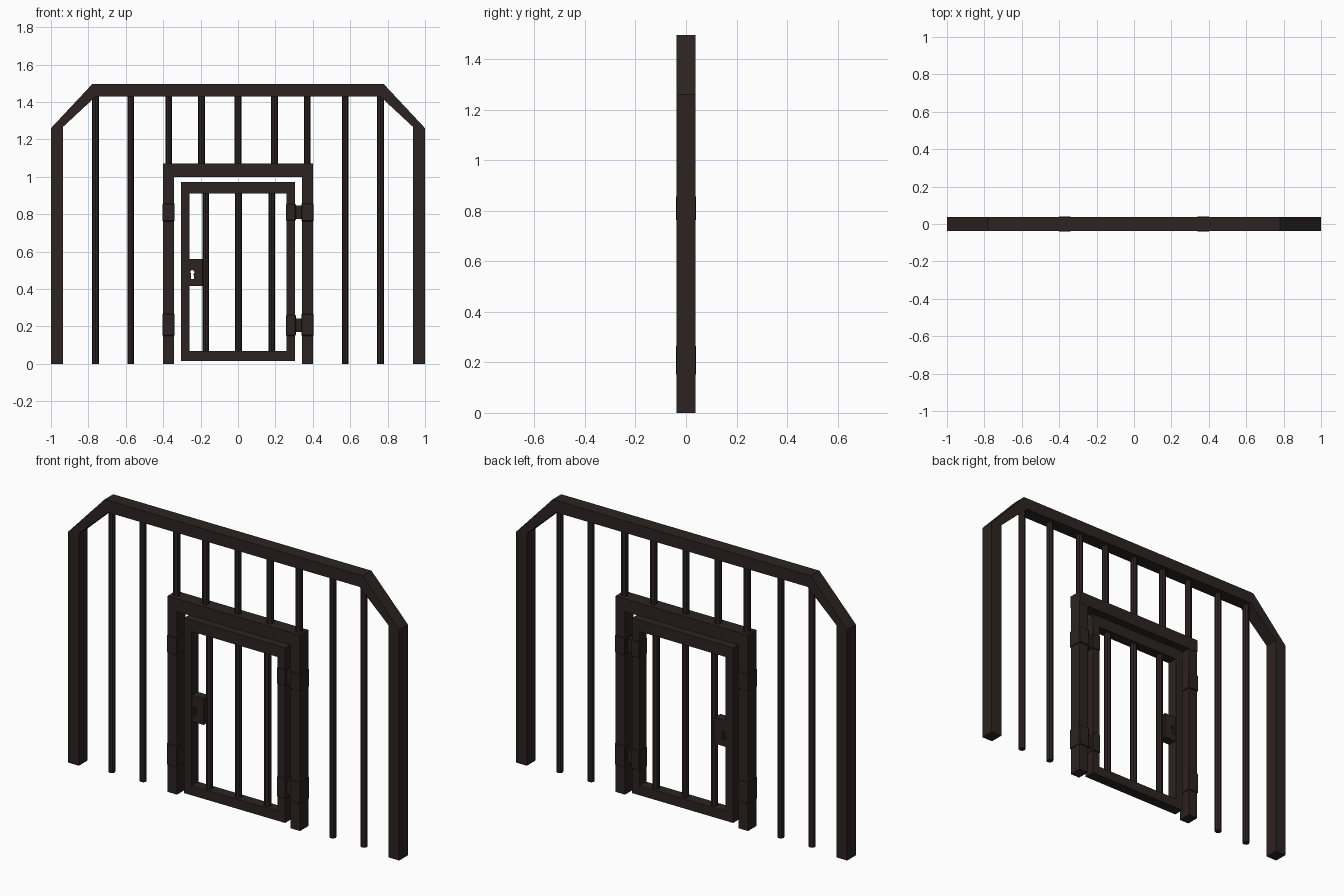
import bpy, bmesh, math

if "Cube" in bpy.data.objects:
    bpy.data.objects.remove(bpy.data.objects["Cube"])

iron = bpy.data.materials.new("dark_brown_iron")
iron.diffuse_color = (0.025, 0.017, 0.016, 1)
iron.use_nodes = True
iron.node_tree.nodes["Principled BSDF"].inputs["Base Color"].default_value = iron.diffuse_color


def finish(name, bm):
    bmesh.ops.recalc_face_normals(bm, faces=bm.faces[:])
    me = bpy.data.meshes.new(name)
    bm.to_mesh(me)
    bm.free()
    me.materials.append(iron)
    ob = bpy.data.objects.new(name, me)
    bpy.context.collection.objects.link(ob)
    return ob


def box(name, x0, x1, z0, z1, d, bevel=0.0):
    """Box centred on y = 0 with half depth d."""
    bm = bmesh.new()
    bmesh.ops.create_cube(bm, size=1)
    for v in bm.verts:
        v.co = ((x0 + x1) / 2 + v.co.x * (x1 - x0), v.co.y * 2 * d,
                (z0 + z1) / 2 + v.co.z * (z1 - z0))
    if bevel:
        bmesh.ops.bevel(bm, geom=bm.edges[:], offset=bevel, segments=1, affect='EDGES')
    return finish(name, bm)


def bar(name, x, z0, z1, r=0.018):
    """Upright eight-sided bar."""
    bm = bmesh.new()
    bmesh.ops.create_cone(bm, cap_ends=True, segments=8, radius1=r, radius2=r, depth=z1 - z0)
    for v in bm.verts:
        v.co.x += x
        v.co.z += (z0 + z1) / 2
    return finish(name, bm)


def band(name, outer, inner, d):
    """Strip between two matching outlines in the xz plane, given depth d each way."""
    bm = bmesh.new()
    rings = []
    for (xo, zo), (xi, zi) in zip(outer, inner):
        rings.append([bm.verts.new(p) for p in
                      ((xo, -d, zo), (xo, d, zo), (xi, d, zi), (xi, -d, zi))])
    for a, b in zip(rings, rings[1:]):
        for i in range(4):
            j = (i + 1) % 4
            bm.faces.new((a[i], a[j], b[j], b[i]))
    bm.faces.new(rings[0])
    bm.faces.new(rings[-1])
    return finish(name, bm)


# Outer arch: posts, slanted corners and top beam
left_out = [(-1, 0), (-1, 1.26), (-0.78, 1.495)]
left_in = [(-0.935, 0), (-0.935, 1.267), (-0.76, 1.43)]
mirror = lambda pts: pts + [(-x, z) for x, z in reversed(pts)]
band("outer_frame", mirror(left_out), mirror(left_in), 0.0375)

# Fence bars and short bars over the doorway
for s, side in ((-1, "left"), (1, "right")):
    for i, x in enumerate((0.762, 0.573)):
        bar(f"{side}_fence_bar_{i + 1}", s * x, 0, 1.45)
    for i, x in enumerate((0.37, 0.195)):
        bar(f"{side}_upper_bar_{i + 1}", s * x, 1.05, 1.45)
bar("centre_upper_bar", 0, 1.05, 1.45)

# Door frame with hinge cuffs on both posts
box("lintel", -0.4, 0.4, 1.0, 1.07, 0.0375)
for s, side in ((-1, "left"), (1, "right")):
    a, b = sorted((s * 0.4, s * 0.343))
    box(f"{side}_door_post", a, b, 0, 1.0, 0.036)
    for level, z0, z1 in (("lower", 0.15, 0.267), ("upper", 0.762, 0.857)):
        a, b = sorted((s * 0.404, s * 0.339))
        box(f"{side}_{level}_post_cuff", a, b, z0, z1, 0.04, 0.003)

# Swinging door
D = 0.029
box("door_left_stile", -0.305, -0.26, 0.016, 0.972, D)
box("door_right_stile", 0.26, 0.305, 0.016, 0.972, D)
box("door_top_rail", -0.26, 0.26, 0.91, 0.972, D)
box("door_bottom_rail", -0.26, 0.26, 0.016, 0.068, D)
for i, x in enumerate((-0.173, 0.003, 0.18)):
    bar(f"door_bar_{i + 1}", x, 0.05, 0.93)

# Hinges: cuff on the door and link to the post
for level, z0, z1 in (("lower", 0.15, 0.26), ("upper", 0.765, 0.855)):
    box(f"{level}_door_cuff", 0.257, 0.309, z0, z1, 0.033, 0.003)
    zc = (z0 + z1) / 2
    box(f"{level}_hinge_link", 0.3, 0.35, zc - 0.036, zc + 0.036, 0.018)

# Lock case with a keyhole cut right through
lock = box("lock_case", -0.265, -0.19, 0.417, 0.56, 0.025)
bm = bmesh.new()
hole = [(0.011 * math.cos(math.radians(t)), 0.011 * math.sin(math.radians(t)))
        for t in range(-50, 231, 40)]
hole += [(-0.008, -0.036), (0.008, -0.036)]
face = bm.faces.new([bm.verts.new((-0.244 + x, -0.1, 0.49 + z)) for x, z in hole])
ext = bmesh.ops.extrude_face_region(bm, geom=[face])
for v in ext["geom"]:
    if isinstance(v, bmesh.types.BMVert):
        v.co.y = 0.1
cutter = finish("keyhole_cutter", bm)
cutter.hide_render = True
cutter.hide_viewport = True
mod = lock.modifiers.new("keyhole", 'BOOLEAN')
mod.operation = 'DIFFERENCE'
mod.solver = 'EXACT'
mod.object = cutter
